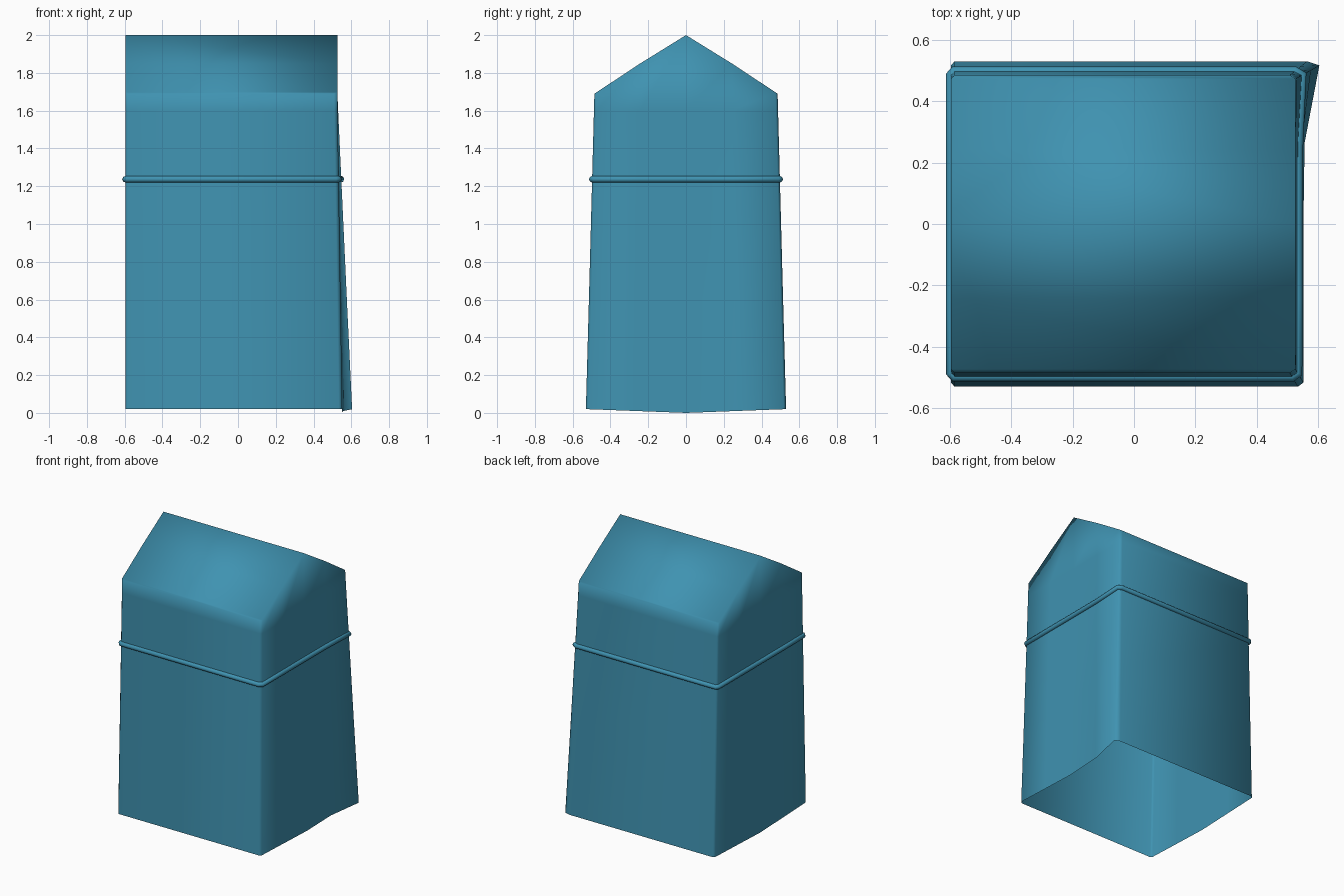
import bpy, bmesh

if "Cube" in bpy.data.objects:
    bpy.data.objects.remove(bpy.data.objects["Cube"])

mat = bpy.data.materials.new("teal_fabric")
mat.diffuse_color = (0.05, 0.29, 0.44, 1)
mat.use_nodes = True
mat.node_tree.nodes["Principled BSDF"].inputs["Base Color"].default_value = mat.diffuse_color

EAVE, RIDGE = 1.69, 2.0
STEPS = [-1, -0.975, -0.5, 0, 0.5, 0.975, 1]      # positions across each end wall
FLARE = [0, 0, 0, 0, 0.004, 0.052, 0.03]          # pulled-out rear corner at the hem


def section(z):
    """Right and left end-wall points (x, y) of the tapering shell at height z."""
    t = min(z / EAVE, 1)
    hy = 0.53 - 0.045 * t
    right, left = [], []
    for s, f in zip(STEPS, FLARE):
        inset = 0.018 if abs(s) == 1 else 0
        right.append((0.552 - 0.026 * t - inset + f * (1 - t), s * hy))
        left.append((-0.596 + inset * 0.6, s * hy))
    return right, left


def ring(z):
    right, left = section(z)
    return right + left[::-1]


# Open-bottomed shell: lofted walls, gable ends and pitched roof
bm = bmesh.new()
rows = []
for k, level in enumerate([0, 0.6, 1.235, 1.6, EAVE]):
    row = []
    for i, (x, y) in enumerate(ring(level)):
        z = level
        s = abs(STEPS[i if i < len(STEPS) else 2 * len(STEPS) - 1 - i])
        if k == 0:
            z = 0.02 * s                           # hem dips at the middle of the ends
        if level == EAVE:
            z = RIDGE - (RIDGE - EAVE) * s + (0.005 if s == 0.5 else 0)
        row.append(bm.verts.new((x, y, z)))
    rows.append(row)
n = len(rows[0])
for a, b in zip(rows, rows[1:]):
    for i in range(n):
        j = (i + 1) % n
        bm.faces.new((a[i], a[j], b[j], b[i]))
top = rows[-1]
for i in range(len(STEPS) - 1):
    bm.faces.new((top[i], top[i + 1], top[n - 2 - i], top[n - 1 - i]))
for f in bm.faces:
    f.smooth = True
mesh = bpy.data.meshes.new("cover_shell")
bm.to_mesh(mesh)
bm.free()
shell = bpy.data.objects.new("cover_shell", mesh)
bpy.context.collection.objects.link(shell)
mesh.materials.append(mat)

# Piping cord around the cover
curve = bpy.data.curves.new("piping", "CURVE")
curve.dimensions = "3D"
curve.bevel_depth = 0.017
curve.bevel_resolution = 2
spline = curve.splines.new("POLY")
pts = ring(1.235)
spline.points.add(len(pts) - 1)
for p, (x, y) in zip(spline.points, pts):
    p.co = (x, y, 1.237, 1)
spline.use_cyclic_u = True
piping = bpy.data.objects.new("piping", curve)
bpy.context.collection.objects.link(piping)
curve.materials.append(mat)
bpy.context.view_layer.objects.active = piping
piping.select_set(True)
bpy.ops.object.convert(target="MESH")
